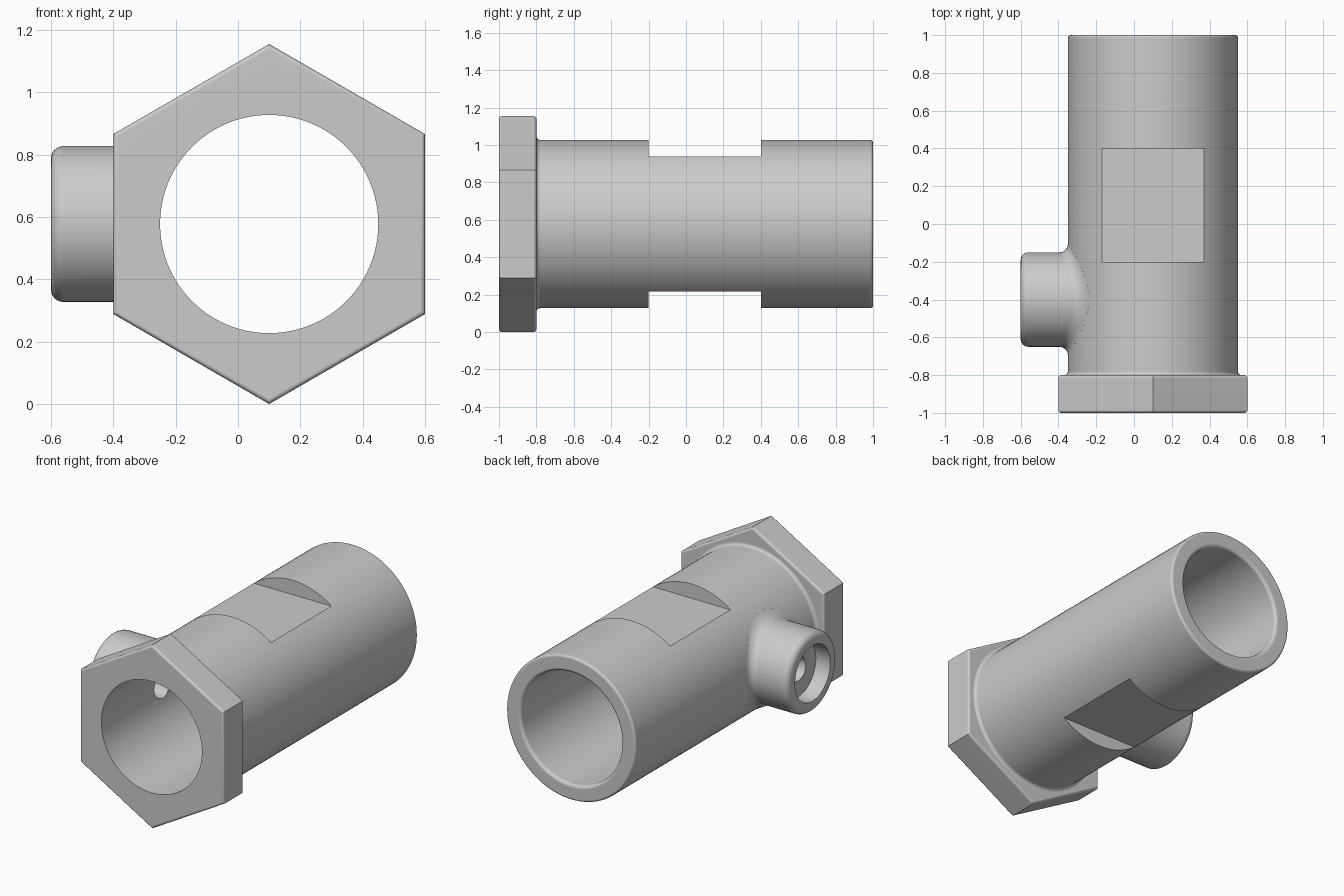
import bpy, bmesh
from math import sin, cos, pi, sqrt, radians
from mathutils import Matrix, Vector

old = bpy.data.objects.get("Cube")
if old:
    bpy.data.objects.remove(old, do_unlink=True)

AX, AZ = 0.1, 1 / sqrt(3)      # main axis position
BOSS_Y = -0.4                  # side port position
BODY_R, BORE_R, BOSS_R = 0.45, 0.35, 0.25
SEG = 96

steel = bpy.data.materials.new("steel_grey")
steel.use_nodes = True
grey = (0.6, 0.6, 0.6, 1)
steel.diffuse_color = grey
steel.node_tree.nodes["Principled BSDF"].inputs["Base Color"].default_value = grey


def finish(bm, name):
    bmesh.ops.recalc_face_normals(bm, faces=bm.faces)
    mesh = bpy.data.meshes.new(name)
    bm.to_mesh(mesh)
    bm.free()
    mesh.materials.append(steel)
    ob = bpy.data.objects.new(name, mesh)
    bpy.context.collection.objects.link(ob)
    return ob


def skin(name, rings):
    """Closed solid through a list of point rings."""
    bm = bmesh.new()
    loops = [[bm.verts.new(p) for p in ring] for ring in rings]
    for a, b in zip(loops, loops[1:]):
        n = len(a)
        for i in range(n):
            j = (i + 1) % n
            bm.faces.new((a[i], a[j], b[j], b[i]))
    bm.faces.new(loops[0])
    bm.faces.new(loops[-1])
    return finish(bm, name)


def circle_y(r, y):
    return [(AX + r * cos(2 * pi * i / SEG), y, AZ + r * sin(2 * pi * i / SEG)) for i in range(SEG)]


def circle_x(r, x):
    return [(x, BOSS_Y + r * cos(2 * pi * i / SEG), AZ + r * sin(2 * pi * i / SEG)) for i in range(SEG)]


def arc(cx, cy, r, start, end, steps=5):
    """Profile points on an arc, angles in degrees."""
    angles = [radians(start + (end - start) * i / steps) for i in range(steps + 1)]
    return [(cx + r * cos(a), cy + r * sin(a)) for a in angles]


def combine(target, tool, operation):
    mod = target.modifiers.new(operation.lower(), 'BOOLEAN')
    mod.operation, mod.solver, mod.object = operation, 'EXACT', tool
    bpy.context.view_layer.objects.active = target
    bpy.ops.object.modifier_apply(modifier=mod.name)
    bpy.data.objects.remove(tool, do_unlink=True)


# Tubular body: fillet at the flange, rounded far end
f, e = 0.02, 0.015
profile = [(BODY_R + f, -0.9)] + arc(BODY_R + f, -0.8 + f, f, 270, 180)
profile += arc(BODY_R - e, 1 - e, e, 0, 90)
body = skin("pipe_fitting_body", [circle_y(r, y) for r, y in profile])

# Hexagonal flange with softened rims
bm = bmesh.new()
bmesh.ops.create_cone(bm, cap_ends=True, segments=6, radius1=AZ, radius2=AZ, depth=0.2)
bmesh.ops.rotate(bm, verts=bm.verts, matrix=Matrix.Rotation(pi / 2, 3, 'X'))
top = max(bm.verts, key=lambda v: v.co.z)
if top.co.z < AZ - 0.01:
    bmesh.ops.rotate(bm, verts=bm.verts, matrix=Matrix.Rotation(pi / 6, 3, 'Y'))
bmesh.ops.translate(bm, verts=bm.verts, vec=Vector((AX, -0.9, AZ)))
rims = [ed for ed in bm.edges if abs(ed.verts[0].co.y - ed.verts[1].co.y) < 0.01]
bmesh.ops.bevel(bm, geom=rims, offset=0.015, segments=4, profile=0.5, affect='EDGES')
combine(body, finish(bm, "hex_flange"), 'UNION')


# Side port: its root fillet follows the curve of the body
def saddle(r, lift):
    ring = []
    for x, y, z in circle_x(r, 0):
        ring.append((AX - sqrt(BODY_R ** 2 - (z - AZ) ** 2) - lift, y, z))
    return ring


fil, rnd = 0.045, 0.04
rings = [circle_x(0.15, -0.1), saddle(BOSS_R + fil, -0.02)]
for k in range(7):
    a = k / 6 * pi / 2
    rings.append(saddle(BOSS_R + fil * (1 - sin(a)), fil * (1 - cos(a))))
rings += [circle_x(r, -x) for r, x in arc(BOSS_R - rnd, 0.6 - rnd, rnd, 0, 90, 6)]
combine(body, skin("side_port", rings), 'UNION')

# Main bore, flared softly at the far end
bore = [(BORE_R, -1.2)] + arc(BORE_R + f, 1 - f, f, 180, 90) + [(BORE_R + f, 1.2)]
combine(body, skin("bore_cutter", [circle_y(r, y) for r, y in bore]), 'DIFFERENCE')

# Port counterbore and its small through hole
for name, r, x0, x1 in (("counterbore_cutter", 0.175, -0.8, -0.5),
                        ("port_hole_cutter", 0.075, -0.55, 0.0)):
    combine(body, skin(name, [circle_x(r, x0), circle_x(r, x1)]), 'DIFFERENCE')

# Wrench flats above and below
for side in (1, -1):
    bm = bmesh.new()
    bmesh.ops.create_cube(bm, size=1)
    bmesh.ops.scale(bm, verts=bm.verts, vec=Vector((1, 0.6, 0.2)))
    bmesh.ops.translate(bm, verts=bm.verts, vec=Vector((AX, 0.1, AZ + side * 0.46)))
    combine(body, finish(bm, "flat_cutter"), 'DIFFERENCE')

# Smooth shading with crisp edges
bpy.ops.object.select_all(action='DESELECT')
body.select_set(True)
bpy.context.view_layer.objects.active = body
bpy.ops.object.shade_smooth_by_angle(angle=radians(30))
weighted = body.modifiers.new("weighted_normals", 'WEIGHTED_NORMAL')
weighted.keep_sharp = True
